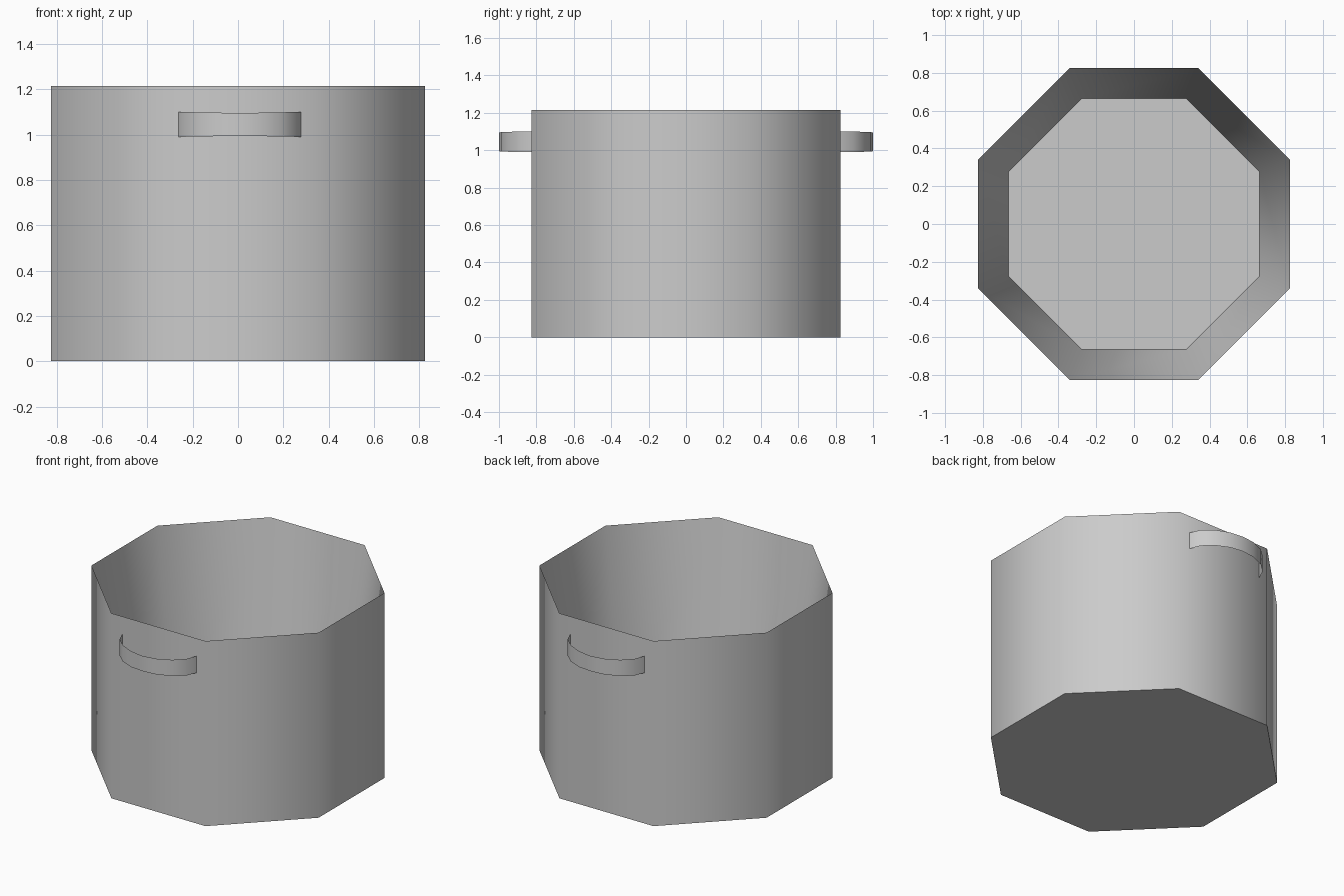
import bpy, bmesh, math

cube = bpy.data.objects.get("Cube")
if cube:
    bpy.data.objects.remove(cube, do_unlink=True)

HEIGHT = 1.215
FLOOR_Z = 0.05
OUTER = 0.825      # centre to flat side, outside
INNER = 0.665      # centre to flat side, at the inside floor

metal = bpy.data.materials.new("grey metal")
metal.use_nodes = True
metal.diffuse_color = (0.6, 0.6, 0.6, 1)
metal.node_tree.nodes["Principled BSDF"].inputs["Base Color"].default_value = (0.6, 0.6, 0.6, 1)


def finish(name, bm):
    mesh = bpy.data.meshes.new(name)
    bm.to_mesh(mesh)
    bm.free()
    mesh.materials.append(metal)
    obj = bpy.data.objects.new(name, mesh)
    bpy.context.collection.objects.link(obj)
    bpy.ops.object.select_all(action='DESELECT')
    obj.select_set(True)
    bpy.context.view_layer.objects.active = obj
    bpy.ops.object.shade_smooth_by_angle(angle=math.radians(60))
    return obj


def octagon(bm, apothem, z):
    r = apothem / math.cos(math.pi / 8)
    angles = [(i + 0.5) * math.pi / 4 for i in range(8)]
    return [bm.verts.new((r * math.cos(a), r * math.sin(a), z)) for a in angles]


def bridge(bm, low, high):
    n = len(low)
    for i in range(n):
        j = (i + 1) % n
        bm.faces.new((low[i], low[j], high[j], high[i]))


# Pot: upright outside, knife-edge rim, inside tapering to the floor
bm = bmesh.new()
base = octagon(bm, OUTER, 0)
rim = octagon(bm, OUTER, HEIGHT)
floor = octagon(bm, INNER, FLOOR_Z)
bridge(bm, base, rim)
bridge(bm, rim, floor)
bm.faces.new(base[::-1])
bm.faces.new(floor)
finish("pot", bm)

# Handles: thin bowed strips, the second turned half a circle
half_arc = [(0.27, 0.825), (0.242, 0.893), (0.18, 0.95), (0.09, 0.989)]
arc = half_arc + [(0, 1.0)] + [(-x, y) for x, y in half_arc[::-1]]
for name, side in (("back_handle", 1), ("front_handle", -1)):
    bm = bmesh.new()
    rows = []
    for x, y in arc:
        flare = 0.005 * abs(x) / 0.27
        px, py = side * (x - 0.008), side * y
        rows.append([bm.verts.new((px, py, z)) for z in (0.995 - flare, 1.095 + flare)])
    for a, b in zip(rows, rows[1:]):
        bm.faces.new((a[0], b[0], b[1], a[1]))
    finish(name, bm)
